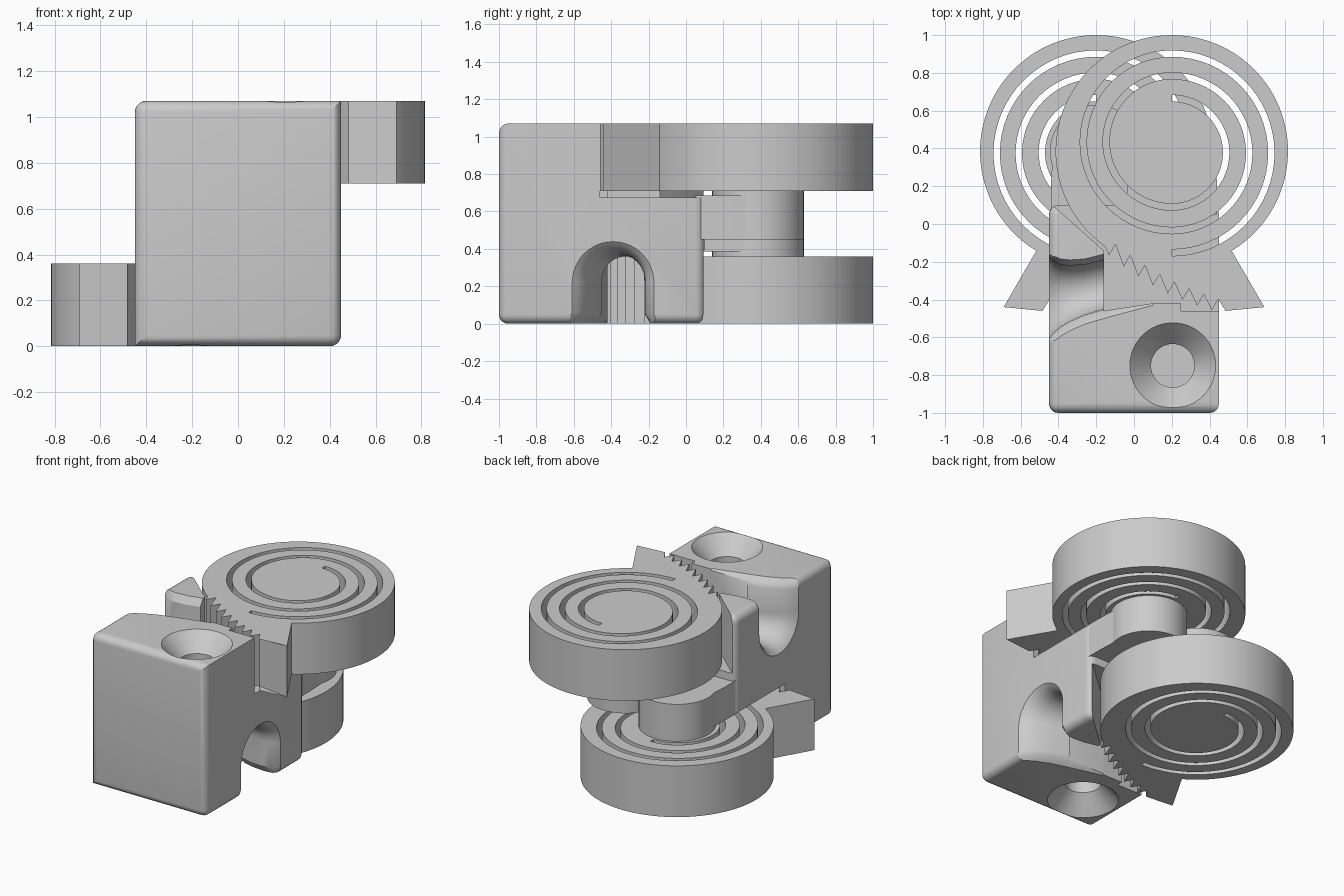
import bpy, bmesh
from math import pi, sin, cos, atan2
from mathutils import Matrix, Vector

if "Cube" in bpy.data.objects:
    bpy.data.objects.remove(bpy.data.objects["Cube"], do_unlink=True)

H = 1.07                      # total height
HUB = Vector((0.2, 0.385))    # upper wheel centre
FLIP = Matrix.Translation((0, 0, H)) @ Matrix.Rotation(pi, 4, 'Y')

grey = bpy.data.materials.new("plain grey")
grey.use_nodes = True
grey.diffuse_color = (0.6, 0.6, 0.6, 1)
grey.node_tree.nodes["Principled BSDF"].inputs["Base Color"].default_value = (0.6, 0.6, 0.6, 1)


def add(name, bm):
    bmesh.ops.recalc_face_normals(bm, faces=bm.faces)
    mesh = bpy.data.meshes.new(name)
    bm.to_mesh(mesh)
    bm.free()
    mesh.materials.append(grey)
    ob = bpy.data.objects.new(name, mesh)
    bpy.context.collection.objects.link(ob)
    return ob


def activate(ob):
    bpy.ops.object.select_all(action='DESELECT')
    ob.select_set(True)
    bpy.context.view_layer.objects.active = ob


def loft(name, rings):
    """Closed solid through rings of equal point count."""
    bm = bmesh.new()
    vs = [[bm.verts.new(p) for p in ring] for ring in rings]
    n = len(vs[0])
    for a, b in zip(vs, vs[1:]):
        for i in range(n):
            j = (i + 1) % n
            bm.faces.new((a[i], a[j], b[j], b[i]))
    bm.faces.new(vs[0])
    bm.faces.new(vs[-1])
    return add(name, bm)


def prism(name, pts, z0, z1):
    return loft(name, [[(x, y, z) for x, y in pts] for z in (z0, z1)])


def circle(c, r, n=64):
    return [(c[0] + r * cos(2 * pi * i / n), c[1] + r * sin(2 * pi * i / n)) for i in range(n)]


def flipped(ob, name):
    twin = ob.copy()
    twin.data = ob.data.copy()
    twin.data.transform(FLIP)
    twin.name = name
    bpy.context.collection.objects.link(twin)
    return twin


def boolean(ob, tool, op):
    mod = ob.modifiers.new(op, 'BOOLEAN')
    mod.object, mod.operation, mod.solver = tool, op, 'EXACT'
    activate(ob)
    bpy.ops.object.modifier_apply(modifier=mod.name)
    bpy.data.objects.remove(tool, do_unlink=True)


def smooth(ob):
    activate(ob)
    bpy.ops.object.shade_smooth_by_angle(angle=0.5)


# Block, rounded except along two opposite long edges
bm = bmesh.new()
bmesh.ops.create_cube(bm, size=1)
for v in bm.verts:
    v.co = (v.co.x * 0.9, v.co.y * 1.1 - 0.45, (v.co.z + 0.5) * H)


def rounded(e):
    m = (e.verts[0].co + e.verts[1].co) / 2
    return not (abs(m.x) > 0.4 and abs(m.z - H / 2) > 0.4 and m.x * (m.z - H / 2) > 0)


bmesh.ops.bevel(bm, geom=[e for e in bm.edges if rounded(e)], offset=0.05,
                segments=5, profile=0.5, affect='EDGES')
block = add("block", bm)

# Clearance for the wheel
pocket = prism("pocket_cutter", [(-0.16, -0.46), (0.1, -0.42), (0.25, -0.42), (0.25, -0.46),
                                 (0.6, -0.46), (0.6, 0.3), (-0.44, 0.3), (-0.44, 0.1),
                                 (-0.42, 0.09), (-0.16, -0.14)], 0.675, 1.2)


# Flared cable channel: U-shaped section that widens towards the side
def channel_ring(x, lo, hi, depth):
    mid, w = (lo + hi) / 2, (hi - lo) / 2
    zc = H - depth + w
    arc = [(x, mid + w * cos(a), zc - w * sin(a)) for a in (pi * i / 20 for i in range(21))]
    lip = [(x, lo, H - 0.06), (x, lo - 0.015, H - 0.03), (x, lo - 0.05, H), (x, lo - 0.05, 1.2)]
    return [(x, hi + 0.03, 1.2), (x, hi + 0.03, H), (x, hi, H - 0.05)] + arc + lip


channel = loft("channel_cutter", [channel_ring(*s) for s in (
    (0.1, -0.38, -0.14, 0.36), (-0.16, -0.45, -0.19, 0.36), (-0.26, -0.48, -0.215, 0.365),
    (-0.34, -0.515, -0.22, 0.375), (-0.39, -0.545, -0.215, 0.39), (-0.43, -0.58, -0.195, 0.415),
    (-0.451, -0.61, -0.17, 0.44), (-0.5, -0.61, -0.17, 0.44))])

# Countersunk screw hole
screw = (0.205, -0.75)
hole = loft("screw_cutter", [[(x, y, z) for x, y in circle(screw, r)] for r, z in (
    (0.115, 0.62), (0.115, H - 0.12), (0.227, H), (0.227, 1.2))])

for cutter in (pocket, channel, hole):
    twin = flipped(cutter, cutter.name + "_lower")
    boolean(block, cutter, 'DIFFERENCE')
    boolean(block, twin, 'DIFFERENCE')
smooth(block)

# Arms and hub posts carrying the wheels
post = prism("upper_post", circle(HUB, 0.245), 0.45, 0.712)
arm = prism("upper_arm", [(-0.04, 0.05), (0.44, 0.05), (0.44, 0.2), (HUB.x + 0.23, HUB.y),
                          (HUB.x - 0.23, HUB.y)], 0.45, 0.685)
for ob, name in ((post, "lower_post"), (arm, "lower_arm")):
    smooth(ob)
    flipped(ob, name)


# Wheel outline: rim, finger lever and saw teeth
def rim_angle(x, y):
    return atan2(y - HUB.y, x - HUB.x)


R = 0.615
a0 = rim_angle(0.51, -0.13)
a1 = rim_angle(-0.16, -0.13) + 2 * pi
outline = [(HUB.x + R * cos(a), HUB.y + R * sin(a))
           for a in (a0 + (a1 - a0) * i / 90 for i in range(91))]
TEETH = 9
for i in range(TEETH):
    t = (i + 0.35) / (TEETH - 0.65)
    x, y = -0.16 + 0.65 * t, -0.13 - 0.53 * t + 0.2 * t * t
    outline += [(x, y - 0.015), (x + 0.035, y + 0.045)]
outline[-2:] = [(0.485, -0.46), (0.45, -0.405), (0.69, -0.44)]

# Spiral spring slit made of half circles of shrinking radius
inner, outer = [], []
bottom = HUB.y - 0.537
for k, r in enumerate((0.527, 0.4685, 0.41, 0.3475, 0.288)):
    side = 1 if k % 2 == 0 else -1
    cy = bottom + side * r
    for i in range(33):
        a = -side * pi / 2 + pi * i / 32
        if side < 0:
            a = pi / 2 + pi * i / 32
        for ring, d in ((inner, -0.017), (outer, 0.017)):
            if i or not k:
                ring.append((HUB.x + (r + d) * cos(a), cy + (r + d) * sin(a)))
    bottom = cy + side * r
slit = outer + inner[::-1]

curve = bpy.data.curves.new("wheel_profile", 'CURVE')
curve.dimensions, curve.fill_mode, curve.extrude = '2D', 'BOTH', 0.18
for pts in (outline, slit):
    sp = curve.splines.new('POLY')
    sp.points.add(len(pts) - 1)
    for p, (x, y) in zip(sp.points, pts):
        p.co = (x, y, 0, 1)
    sp.use_cyclic_u = True
wheel = bpy.data.objects.new("upper_ratchet_wheel", curve)
bpy.context.collection.objects.link(wheel)
activate(wheel)
bpy.ops.object.convert(target='MESH')
wheel = bpy.context.object
wheel.data.transform(Matrix.Translation((0, 0, H - 0.18)))
bm = bmesh.new()
bm.from_mesh(wheel.data)
bmesh.ops.remove_doubles(bm, verts=bm.verts, dist=0.0001)
bmesh.ops.recalc_face_normals(bm, faces=bm.faces)
bm.to_mesh(wheel.data)
bm.free()
wheel.data.materials.clear()
wheel.data.materials.append(grey)
smooth(wheel)
flipped(wheel, "lower_ratchet_wheel")
